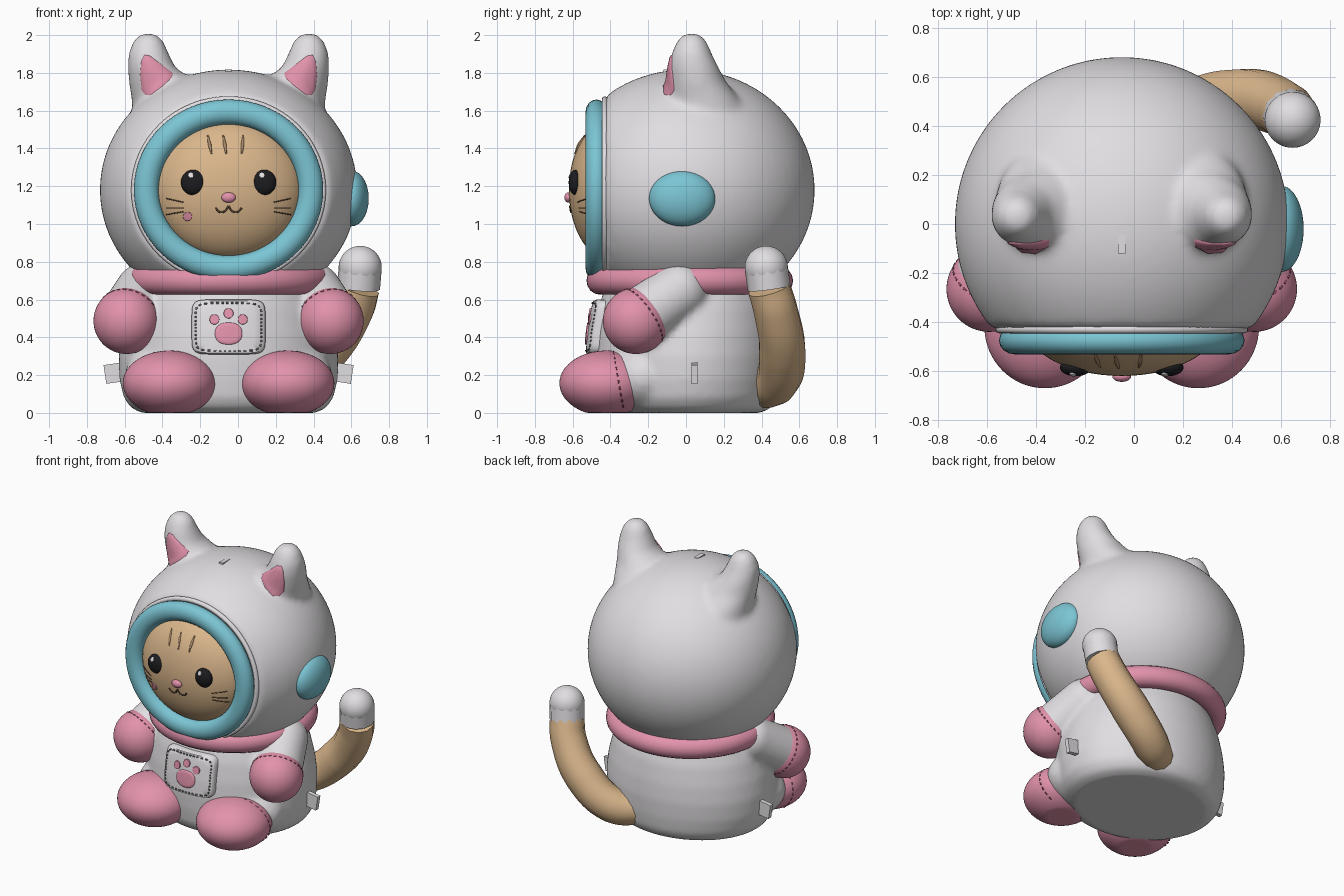
import bpy, bmesh
from math import sin, cos, pi
from mathutils import Vector, Matrix
from mathutils.bvhtree import BVHTree

if "Cube" in bpy.data.objects:
    bpy.data.objects.remove(bpy.data.objects["Cube"])

SHIFT = -0.05  # the figure sits a little off centre because of the tail


def material(name, *rgb):
    mat = bpy.data.materials.new(name)
    mat.use_nodes = True
    mat.diffuse_color = (*rgb, 1)
    shader = mat.node_tree.nodes["Principled BSDF"]
    shader.inputs["Base Color"].default_value = (*rgb, 1)
    shader.inputs["Roughness"].default_value = 0.6
    return mat


white = material("soft white", 0.75, 0.73, 0.75)
pink = material("pink", 0.76, 0.29, 0.41)
blue = material("sky blue", 0.2, 0.56, 0.66)
tan = material("tan fur", 0.7, 0.47, 0.26)
black = material("eye black", 0.012, 0.012, 0.014)
brown = material("dark brown", 0.1, 0.055, 0.035)
stripe = material("stripe brown", 0.4, 0.25, 0.14)
grey = material("stitch grey", 0.16, 0.15, 0.16)
rose = material("stitch rose", 0.36, 0.09, 0.16)


def link(name, data, mat):
    data.materials.append(mat)
    obj = bpy.data.objects.new(name, data)
    obj.location.x = SHIFT
    bpy.context.collection.objects.link(obj)
    return obj


def finish(name, bm, mat):
    bmesh.ops.recalc_face_normals(bm, faces=bm.faces)
    for face in bm.faces:
        face.smooth = True
    for edge in bm.edges:
        edge.smooth = edge.calc_face_angle(0) < 0.9
    mesh = bpy.data.meshes.new(name)
    bm.to_mesh(mesh)
    bm.free()
    return link(name, mesh, mat)


def blend(obj, iterations):
    # Fuses overlapping shells into one soft sewn shape
    remesh = obj.modifiers.new("blend", 'REMESH')
    remesh.mode, remesh.voxel_size, remesh.use_smooth_shade = 'VOXEL', 0.018, True
    relax = obj.modifiers.new("relax", 'SMOOTH')
    relax.factor, relax.iterations = 0.5, iterations


def add_ball(bm, center, radii):
    matrix = Matrix.Translation(center) @ Matrix.Diagonal((*radii, 1))
    verts = bmesh.ops.create_uvsphere(bm, u_segments=64, v_segments=40, radius=1, matrix=matrix)["verts"]
    for v in verts:
        v.co.z = max(v.co.z, 0)  # flatten on the ground
    return verts


def ball(name, center, radii, mat):
    bm = bmesh.new()
    add_ball(bm, center, radii)
    return finish(name, bm, mat)


def skin(bm, loops):
    rows = [[bm.verts.new(p) for p in loop] for loop in loops]
    n = len(rows[0])
    for a, b in zip(rows, rows[1:]):
        for i in range(n):
            bm.faces.new((a[i], a[(i + 1) % n], b[(i + 1) % n], b[i]))
    bm.faces.new(rows[0])
    bm.faces.new(rows[-1])


def loft(bm, rings, n=64):
    skin(bm, [[(cx + rx * cos(2 * pi * i / n), cy + ry * sin(2 * pi * i / n), z)
               for i in range(n)] for z, cx, cy, rx, ry in rings])


def hoop(name, center, axes, tube, mat, upright=False):
    # Ring with an elliptical path and tube: tube = (across, along the axis)
    bm = bmesh.new()
    n, m = 64, 16
    grid = []
    for i in range(n):
        a = 2 * pi * i / n
        row = []
        for j in range(m):
            b = 2 * pi * j / m
            u = (axes[0] + tube[0] * cos(b)) * cos(a)
            v = (axes[1] + tube[0] * cos(b)) * sin(a)
            w = tube[1] * sin(b)
            row.append(bm.verts.new(Vector(center) + Vector((u, w, v) if upright else (u, v, w))))
        grid.append(row)
    for i in range(n):
        for j in range(m):
            a, b, k = grid[i], grid[(i + 1) % n], (j + 1) % m
            bm.faces.new((a[j], b[j], b[k], a[k]))
    return finish(name, bm, mat)


def box(name, center, size, tilt, mat):
    bm = bmesh.new()
    bmesh.ops.create_cube(bm, size=1, matrix=Matrix.Translation(center)
                          @ Matrix.Rotation(tilt, 4, 'Y') @ Matrix.Diagonal((*size, 1)))
    return finish(name, bm, mat)


def strokes(name, paths, radius, mat, cyclic=False):
    # Round cords; a path point may carry its own radius factor
    curve = bpy.data.curves.new(name, 'CURVE')
    curve.dimensions = '3D'
    curve.bevel_depth, curve.bevel_resolution = radius, 4
    curve.use_fill_caps = True
    for path in paths:
        spline = curve.splines.new('BEZIER')
        spline.bezier_points.add(len(path) - 1)
        spline.use_cyclic_u = cyclic
        for point, p in zip(spline.bezier_points, path):
            point.co = p[:3]
            point.radius = p[3] if len(p) > 3 else 1
            point.handle_left_type = point.handle_right_type = 'AUTO'
    return link(name, curve, mat)


def front_of(target):
    # Returns a function giving the frontmost surface point at (x, z)
    tree = BVHTree.FromObject(target, bpy.context.evaluated_depsgraph_get())

    def hit(x, z, lift=0.0):
        found = tree.ray_cast(Vector((x, -2, z)), Vector((0, 1, 0)))[0]
        return Vector((x, (found.y if found else 0) - lift, z))
    return hit


def oval(cx, cz, rx, rz, power=2, n=32):
    points = []
    for i in range(n):
        c, s = cos(2 * pi * i / n), sin(2 * pi * i / n)
        r = (abs(c) ** power + abs(s) ** power) ** (-1 / power)
        points.append((cx + rx * r * c, cz + rz * r * s))
    return points


def plate(name, hit, outline, lift, mat):
    # Thin plate following the surface behind its outline
    cx = sum(p[0] for p in outline) / len(outline)
    cz = sum(p[1] for p in outline) / len(outline)
    bm = bmesh.new()
    skin(bm, [[hit(cx + (x - cx) * s, cz + (z - cz) * s, h) for x, z in outline]
              for s, h in ((1, -0.01), (1, lift * 0.6), (0.95, lift), (0.7, lift), (0.4, lift), (0.1, lift))])
    return finish(name, bm, mat)


def dashes(points):
    return [points[i:i + 2] for i in range(0, len(points) - 1, 2)]


# Hood with both ears blended into it
bm = bmesh.new()
for v in add_ball(bm, (0, 0, 1.18), (0.682, 0.682, 0.638)):
    v.co.y = max(v.co.y, -0.43)
for side in (-1, 1):
    loft(bm, [(z, side * cx, cy, rx, ry) for z, cx, cy, rx, ry in (
        (1.5, 0.3, 0.12, 0.2, 0.24), (1.65, 0.325, 0.09, 0.187, 0.2),
        (1.75, 0.35, 0.055, 0.178, 0.16), (1.83, 0.408, 0.04, 0.126, 0.133),
        (1.9, 0.423, 0.03, 0.108, 0.108), (1.96, 0.425, 0.03, 0.085, 0.083),
        (1.995, 0.425, 0.03, 0.058, 0.058), (2.012, 0.425, 0.03, 0.02, 0.02))])
hood = finish("hood", bm, white)
blend(hood, 14)
on_hood = front_of(hood)
for side, word in ((-1, "right"), (1, "left")):
    corners = [(0.41, 1.685), (0.44, 1.682), (0.46, 1.71), (0.468, 1.79), (0.462, 1.86), (0.445, 1.895),
               (0.415, 1.89), (0.35, 1.84), (0.295, 1.8), (0.3, 1.775), (0.35, 1.73)]
    plate(word + "_inner_ear", on_hood, [(side * x, z) for x, z in corners], 0.009, pink)
strokes("hood_seam", [[(0.673 * cos(a * pi / 16), 0, 1.18 + 0.63 * sin(a * pi / 16))
                       for a in range(32)]], 0.006, white, True)
box("hood_loop", (0, -0.08, 1.808), (0.03, 0.08, 0.02), 0, white)

# Visor ring, its piping and the single round earpiece
hoop("visor_piping", (0, -0.43, 1.18), (0.5, 0.48), (0.016, 0.016), white, True)
hoop("visor_ring", (0, -0.475, 1.18), (0.435, 0.413), (0.066, 0.057), blue, True)
ball("earpiece", (0.652, -0.02, 1.135), (0.09, 0.175, 0.147), blue)

# Face
face = ball("face", (0, -0.4, 1.18), (0.4, 0.22, 0.37), tan)
on_face = front_of(face)
for side, word in ((-1, "right"), (1, "left")):
    eye = ball(word + "_eye", (side * 0.188, -0.585, 1.22), (0.064, 0.036, 0.067), black)
    plate(word + "_eye_glint", front_of(eye), oval(side * 0.188 - 0.012, 1.258, 0.014, 0.014), 0.004, white)
    strokes(word + "_whiskers", [[on_face(side * (0.24 + 0.045 * t), z + slope * t, 0.001) for t in (0, 1, 2)]
                                 for z, slope in ((1.115, 0.01), (1.085, 0.0), (1.065, -0.008))], 0.003, brown)
ball("nose", (0, -0.622, 1.14), (0.038, 0.022, 0.027), pink)
strokes("mouth", [[on_face(s * x, z, 0.001) for x, z in ((0, 1.095), (0.02, 1.068), (0.045, 1.063), (0.07, 1.085))]
                  for s in (-1, 1)], 0.005, brown)
strokes("forehead_stripes", [[(*on_face(x + lean * t, 1.37 + 0.05 * t), 0.5 + t * (2 - t) * 0.6) for t in (0, 1, 2)]
                             for x, lean in ((-0.09, -0.01), (-0.012, -0.008), (0.07, 0.004))], 0.008, stripe)
plate("cheek_spot", on_face, oval(-0.217, 1.04, 0.024, 0.024), 0.008, pink)

# Body blended with its legs and sleeves
bm = bmesh.new()
loft(bm, [(z, 0, 0.005, rx, ry) for z, rx, ry in (
    (0, 0.46, 0.39), (0.025, 0.515, 0.445), (0.08, 0.555, 0.475), (0.18, 0.578, 0.49), (0.3, 0.582, 0.497),
    (0.42, 0.565, 0.49), (0.55, 0.53, 0.47), (0.68, 0.47, 0.43), (0.8, 0.4, 0.38))])
arms = []
for side in (-1, 1):
    shoulder, hand = Vector((side * 0.45, -0.035, 0.645)), Vector((side * 0.54, -0.265, 0.487))
    arms.append((shoulder, hand))
    for step in range(6):
        r = 0.15 + 0.002 * step
        add_ball(bm, shoulder.lerp(hand, step / 6), (r, r, r))
    add_ball(bm, (side * 0.29, -0.225, 0.19), (0.26, 0.2, 0.185))
body = finish("body", bm, white)
blend(body, 8)
hoop("collar", (0, 0.02, 0.7), (0.48, 0.475), (0.072, 0.074), pink)

# Chest patch with stitching and a paw print
patch = plate("chest_patch", front_of(body), oval(0, 0.455, 0.195, 0.145, 7, 80), 0.04, white)
on_patch = front_of(patch)
rim = [on_patch(x, z, 0.001) for x, z in oval(0, 0.455, 0.175, 0.126, 7, 88)]
strokes("patch_stitches", dashes(rim), 0.005, grey)
plate("paw_pad", on_patch, oval(0, 0.42, 0.072, 0.058, 2.4), 0.008, pink)
for i, (x, z) in enumerate(((-0.075, 0.495), (0, 0.527), (0.075, 0.495))):
    plate("paw_toe_%d" % i, on_patch, oval(x, z, 0.026, 0.027), 0.008, pink)

# Mittens, feet and side tabs
for side, word, (shoulder, hand) in ((-1, "right", arms[0]), (1, "left", arms[1])):
    ball(word + "_mitten", hand, (0.175, 0.175, 0.175), pink)
    axis = (shoulder - hand).normalized()
    u = axis.orthogonal().normalized()
    v = axis.cross(u)
    cuff = [hand + axis * 0.045 + (u * cos(a * pi / 30) + v * sin(a * pi / 30)) * 0.169 for a in range(60)]
    strokes(word + "_mitten_stitches", dashes(cuff), 0.004, rose)
    ball(word + "_foot", (side * 0.313, -0.42, 0.157), (0.247, 0.25, 0.173), pink)
    ankle = [Vector((side * 0.313 + 0.239 * cos(a * pi / 30), -0.355 - 0.03 * sin(a * pi / 30),
                     0.157 + 0.17 * sin(a * pi / 30))) for a in range(-8, 39)]
    strokes(word + "_foot_stitches", dashes(ankle), 0.004, rose)
    box(word + "_side_tab", (side * 0.61, 0.045, 0.21), (0.09, 0.03, 0.1), side * 0.15, white)

# Tail with a pale rounded tip
strokes("tail", [[(0.12, 0.34, 0.13, 0.85), (0.3, 0.47, 0.16, 1), (0.5, 0.51, 0.32, 1.05),
                  (0.65, 0.475, 0.54, 0.98), (0.688, 0.44, 0.66, 0.95)]], 0.12, tan)
strokes("tail_tip", [[(0.688, 0.44, 0.66, 0.95), (0.697, 0.425, 0.77, 0.95)]], 0.12, white)
ball("tail_end", (0.697, 0.425, 0.77), (0.114, 0.114, 0.114), white)
